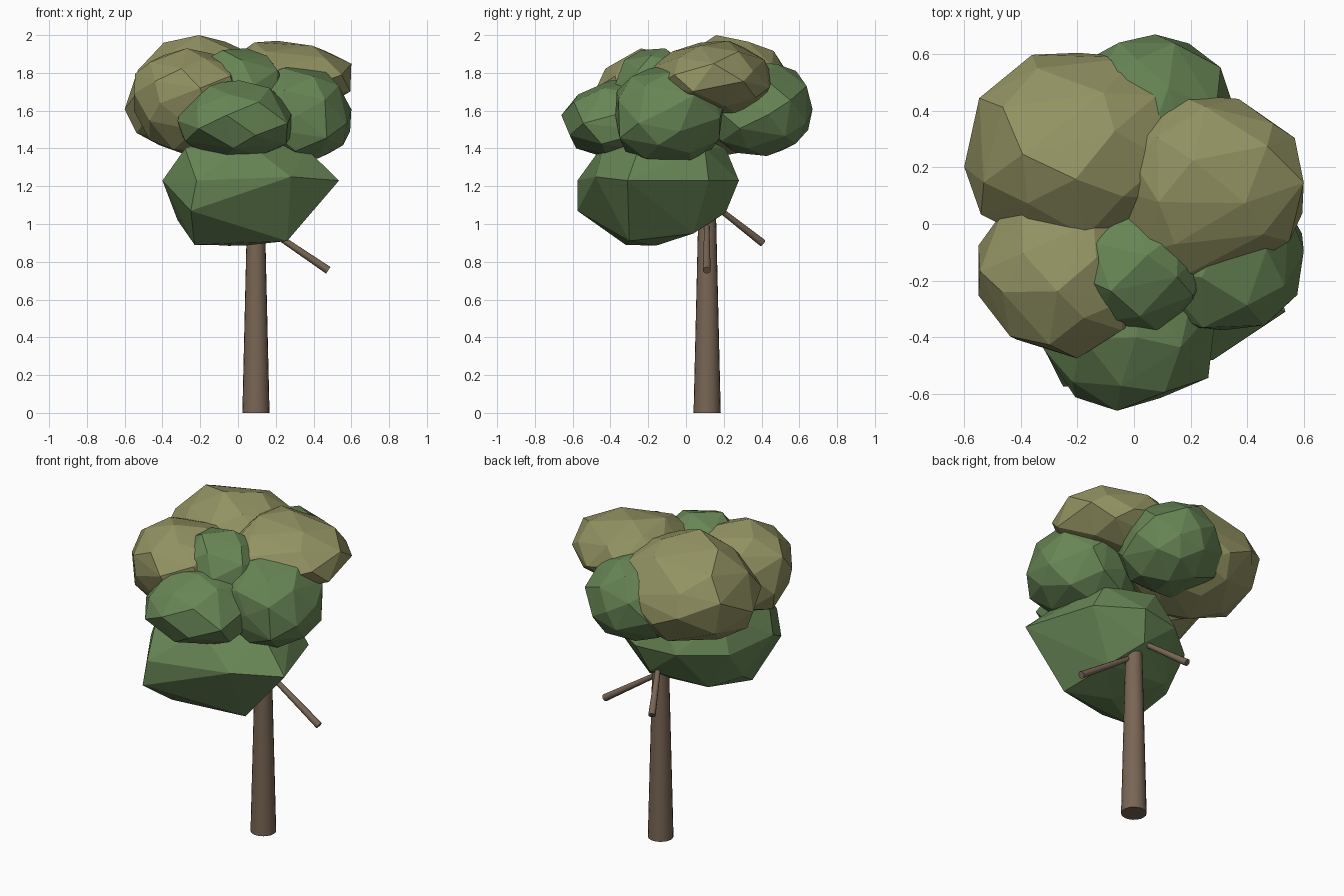
import bpy, bmesh, math, random
from mathutils import Vector

if "Cube" in bpy.data.objects:
    bpy.data.objects.remove(bpy.data.objects["Cube"])


def material(name, rgb):
    m = bpy.data.materials.new(name)
    m.diffuse_color = (*rgb, 1)
    m.use_nodes = True
    m.node_tree.nodes["Principled BSDF"].inputs["Base Color"].default_value = m.diffuse_color
    return m


BARK = material("bark brown", (0.190, 0.132, 0.090))
GREEN = material("leaf green", (0.138, 0.238, 0.092))
OLIVE = material("leaf olive", (0.290, 0.290, 0.125))


def finish(name, bm, mat):
    me = bpy.data.meshes.new(name)
    bmesh.ops.recalc_face_normals(bm, faces=bm.faces)
    bm.to_mesh(me)
    bm.free()
    me.materials.append(mat)
    ob = bpy.data.objects.new(name, me)
    bpy.context.collection.objects.link(ob)
    return ob


# Tapered round limb between two points
def limb(name, a, b, r1, r2, sides):
    a, b = Vector(a), Vector(b)
    bm = bmesh.new()
    bmesh.ops.create_cone(bm, cap_ends=True, segments=sides, radius1=r1,
                          radius2=r2, depth=(b - a).length)
    ob = finish(name, bm, BARK)
    ob.location = (a + b) / 2
    ob.rotation_mode = 'QUATERNION'
    ob.rotation_quaternion = (b - a).to_track_quat('Z', 'Y')
    for p in ob.data.polygons:
        p.use_smooth = len(p.vertices) == 4


# Convex faceted solid around a set of points
def hull(points):
    bm = bmesh.new()
    for p in points:
        bm.verts.new(p)
    bmesh.ops.convex_hull(bm, input=bm.verts)
    loose = [v for v in bm.verts if not v.link_faces]
    bmesh.ops.delete(bm, geom=loose, context='VERTS')
    return bm


# Faceted leaf clump: hull of jittered points, stretched about an off-centre
# core so that it reaches lo and hi on each axis
def clump(name, lo, core, hi, mat, seed, n=36, power=2.1):
    rnd = random.Random(seed)
    pts = []
    for i in range(n):
        z = 1 - 2 * (i + 0.5) / n
        t = i * 2.39996 + seed + rnd.uniform(-.2, .2)
        r = math.sqrt(1 - z * z)
        v = Vector((r * math.cos(t), r * math.sin(t), z))
        v /= sum(abs(c) ** power for c in v) ** (1 / power)
        pts.append(v * rnd.uniform(0.96, 1.05))
    bm = hull(pts)
    for k in range(3):
        a = min(v.co[k] for v in bm.verts)
        b = max(v.co[k] for v in bm.verts)
        for v in bm.verts:
            c = v.co[k]
            v.co[k] = core[k] + (c / b * (hi[k] - core[k]) if c > 0
                                 else c / a * (lo[k] - core[k]))
    finish(name, bm, mat)


# Trunk and two drooping branches
limb("trunk", (0.095, 0.112, 0), (0.095, 0.112, 1.18), 0.072, 0.044, 20)
limb("side_branch", (0.10, 0.11, 1.01), (0.478, 0.11, 0.755), 0.014, 0.021, 10)
limb("back_branch", (0.09, 0.13, 1.115), (-0.05, 0.405, 0.90), 0.014, 0.021, 10)

# Lowest green clump: broad waist, flat underside, shallow top
waist = [(.535, -.31, 1.23), (.28, -.48, 1.25), (-.22, -.575, 1.23),
         (-.25, -.575, 1.07), (-.40, -.28, 1.23), (-.33, .05, 1.21),
         (-.10, .24, 1.22), (.15, .28, 1.23), (.40, .12, 1.23)]
under = [(-.23, -.32, .89), (.03, -.16, .885), (.26, -.30, .91),
         (.22, .04, .95), (-.18, .04, .97), (-.32, -.10, 1.02), (.10, .21, 1.06)]
over = [(-.28, -.40, 1.40), (.05, -.43, 1.43), (.36, -.25, 1.40),
        (.30, .10, 1.40), (.02, .21, 1.40), (-.25, 0, 1.42), (.05, -.10, 1.55)]
finish("lower_foliage", hull(waist + under + over), GREEN)

# Other green clumps
clump("front_foliage", (-0.32, -0.66, 1.335), (-0.02, -0.32, 1.54),
      (0.30, -0.02, 1.76), GREEN, 5, 32, 2.3)
clump("right_foliage", (0.0, -0.375, 1.33), (0.33, -0.10, 1.57),
      (0.60, 0.20, 1.84), GREEN, 8, 36, 2.4)
clump("back_foliage", (-0.24, 0.10, 1.36), (0.06, 0.38, 1.60),
      (0.345, 0.67, 1.86), GREEN, 11, 36, 2.2)
clump("middle_foliage", (-0.29, -0.38, 1.40), (0.03, -0.17, 1.68),
      (0.26, 0.06, 1.93), GREEN, 14, 32)

# Olive clumps
clump("back_left_crown", (-0.60, -0.10, 1.36), (-0.18, 0.23, 1.66),
      (0.20, 0.605, 2.0), OLIVE, 17, 40, 1.9)
clump("right_crown", (-0.08, -0.19, 1.57), (0.18, 0.15, 1.76),
      (0.60, 0.46, 1.97), OLIVE, 20, 36, 1.95)
clump("front_left_crown", (-0.55, -0.475, 1.37), (-0.24, -0.17, 1.70),
      (0.06, 0.12, 1.93), OLIVE, 23, 36, 2.0)
